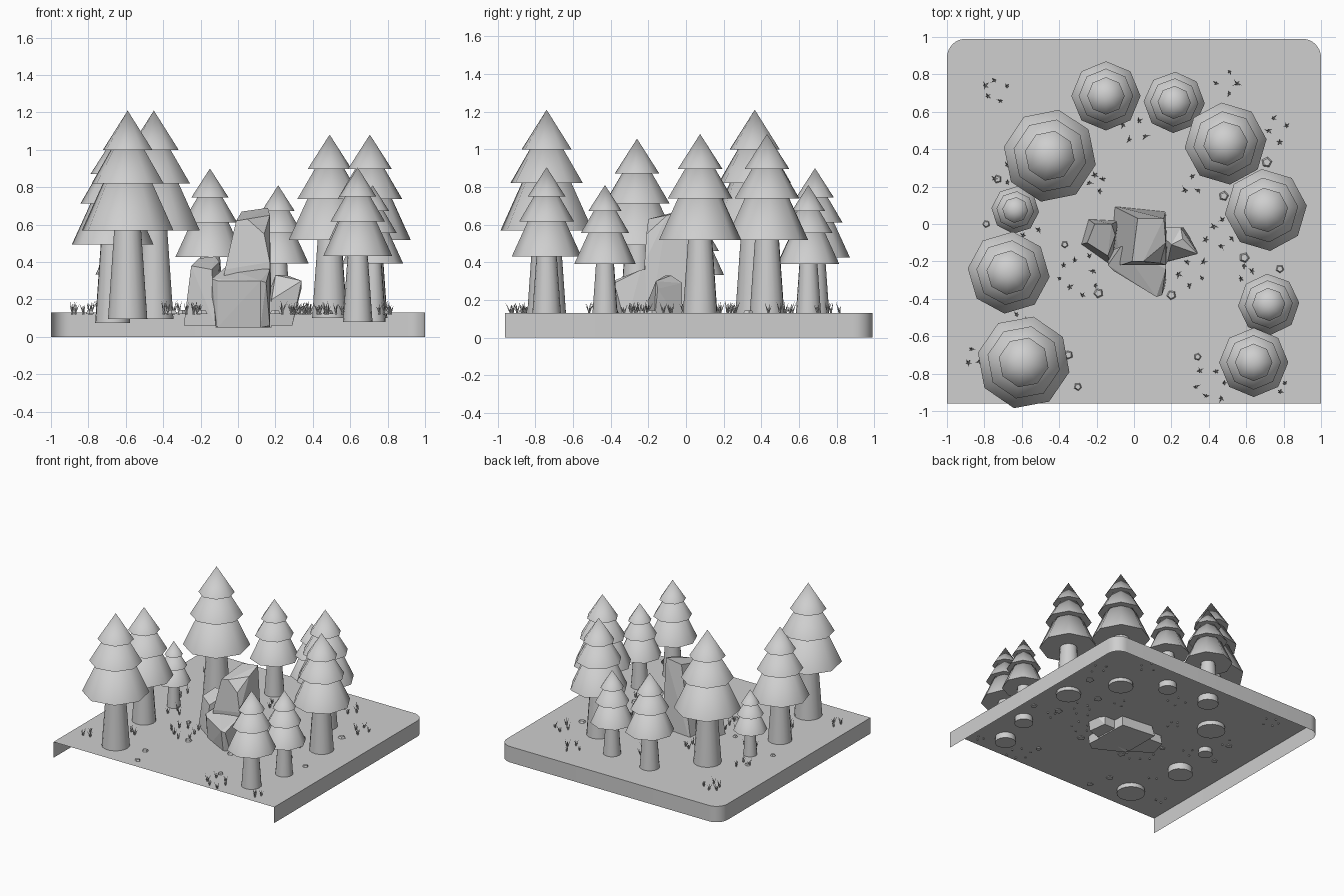
import bpy, bmesh, math, random
from mathutils import Matrix, Vector

random.seed(4)
GROUND = 0.13

old = bpy.data.objects.get("Cube")
if old:
    bpy.data.objects.remove(old, do_unlink=True)

grey = bpy.data.materials.new("plain grey")
grey.use_nodes = True
grey.diffuse_color = (0.62, 0.62, 0.62, 1)
grey.node_tree.nodes["Principled BSDF"].inputs["Base Color"].default_value = grey.diffuse_color


def finish(bm, name, smooth_angle=None):
    """Turn a bmesh into a named object, optionally smooth with sharp edges kept."""
    mesh = bpy.data.meshes.new(name)
    bm.to_mesh(mesh)
    bm.free()
    mesh.materials.append(grey)
    if smooth_angle:
        mesh.shade_smooth()
        mesh.set_sharp_from_angle(angle=math.radians(smooth_angle))
    obj = bpy.data.objects.new(name, mesh)
    bpy.context.collection.objects.link(obj)
    return obj


def add_cone(bm, sides, low_r, high_r, bottom, top, place=Matrix()):
    """Add a cone standing between two heights, moved by a placing matrix."""
    lift = Matrix.Translation((0, 0, (bottom + top) / 2))
    bmesh.ops.create_cone(bm, cap_ends=True, segments=sides, radius1=low_r,
                          radius2=high_r, depth=top - bottom, matrix=place @ lift)


# Ground sheet with rounded back corners and a skirt that is open at the front
def build_ground(front=-0.96, back=0.99, radius=0.1, steps=8):
    outline = [(1, front)]
    for side in (0, 1):
        for i in range(steps + 1):
            a = math.pi / 2 * (side + i / steps)
            cx = (1 - radius) * (1 - 2 * side)
            outline.append((cx + radius * math.cos(a), back - radius + radius * math.sin(a)))
    outline.append((-1, front))
    bm = bmesh.new()
    upper = [bm.verts.new((x, y, GROUND)) for x, y in outline]
    lower = [bm.verts.new((x, y, 0)) for x, y in outline]
    bm.faces.new(upper)
    for i in range(len(outline) - 1):
        bm.faces.new((lower[i], lower[i + 1], upper[i + 1], upper[i]))
    finish(bm, "ground", 30)


# Conifers: tapered trunk and three stacked eight-sided tiers
TIERS = [(0.25, 0.475, 1.02), (0.197, 0.725, 1.06), (0.135, 0.905, 1.115)]


def build_tree(number, x, y, base, size, turn):
    place = (Matrix.Translation((x, y, base)) @ Matrix.Rotation(math.radians(turn), 4, "Z")
             @ Matrix.Scale(size, 4))
    bm = bmesh.new()
    add_cone(bm, 16, 0.107, 0.068, 0, 0.55, place)
    finish(bm, f"trunk_{number}", 40)
    bm = bmesh.new()
    for radius, bottom, top in TIERS:
        add_cone(bm, 8, radius, 0, bottom, top, place)
    finish(bm, f"foliage_{number}", 60)


# Boulders: convex hulls of a few corner points
def build_boulder(name, points):
    bm = bmesh.new()
    for p in points:
        bm.verts.new(p)
    bmesh.ops.convex_hull(bm, input=bm.verts)
    loose = [v for v in bm.verts if not v.link_faces]
    bmesh.ops.delete(bm, geom=loose, context="VERTS")
    bmesh.ops.dissolve_limit(bm, angle_limit=0.06, verts=bm.verts, edges=bm.edges)
    bmesh.ops.recalc_face_normals(bm, faces=bm.faces)
    finish(bm, name)


# Grass: tufts of thin leaning blades
def add_tuft(bm, x, y):
    spin = random.uniform(0, math.pi)
    for i in range(5):
        turn = Matrix.Rotation(spin + i * math.tau / 5, 4, "Z")
        lean = Matrix.Rotation(random.uniform(0.2, 0.5), 4, "Y")
        place = Matrix.Translation((x, y, GROUND)) @ turn @ lean
        add_cone(bm, 3, 0.006, 0, -0.01, random.uniform(0.035, 0.07), place)


def build_grass(patches):
    bm = bmesh.new()
    for x, y, count, spread in patches:
        start = random.uniform(0, math.tau)
        for i in range(count):
            a = start + i * math.tau / count
            d = spread * random.uniform(0.5, 1)
            add_tuft(bm, x + d * math.cos(a), y + d * math.sin(a))
    finish(bm, "grass")


# Pebbles: small flat five-sided stones
def build_pebbles(spots):
    bm = bmesh.new()
    for x, y in spots:
        size = random.uniform(0.022, 0.034)
        turn = Matrix.Rotation(random.uniform(0, math.tau), 4, "Z")
        place = Matrix.Translation((x, y, GROUND)) @ turn
        add_cone(bm, 5, size, size * 0.6, -0.008, 0.014, place)
    finish(bm, "pebbles")


build_ground()

trees = [
    (-0.15, 0.685, 0.075, 0.74, 0), (0.215, 0.65, 0.08, 0.655, -2),
    (0.49, 0.43, 0.1, 0.88, 6), (0.705, 0.075, 0.1, 0.88, 6),
    (0.72, -0.43, 0.08, 0.655, 3), (0.64, -0.74, 0.08, 0.74, 0),
    (-0.59, -0.74, 0.095, 1, -12), (-0.67, -0.26, 0.075, 0.88, -6),
    (-0.635, 0.075, 0.09, 0.51, -5), (-0.45, 0.365, 0.095, 1, -11),
]
for number, tree in enumerate(trees, 1):
    build_tree(number, *tree)

build_boulder("tall_boulder", [
    (-0.12, 0.1, 0.05), (0.17, 0.07, 0.05), (0.18, -0.2, 0.05), (-0.12, -0.2, 0.05),
    (-0.07, -0.22, 0.36), (0.17, -0.22, 0.4), (-0.01, -0.2, 0.62), (0.05, -0.2, 0.63),
    (0.14, -0.21, 0.55), (0.17, -0.1, 0.65), (0.16, 0.03, 0.69), (0.02, 0.03, 0.67)])
build_boulder("front_boulder", [
    (-0.14, -0.15, 0.08), (-0.11, -0.23, 0.05), (0.12, -0.35, 0.05), (0.17, -0.32, 0.06),
    (0.17, -0.15, 0.05), (-0.14, -0.22, 0.31), (-0.11, -0.25, 0.3), (0.12, -0.39, 0.3),
    (0.15, -0.38, 0.29), (0.17, -0.24, 0.36), (0.17, -0.15, 0.37), (-0.07, -0.12, 0.37)])
build_boulder("left_boulder", [
    (-0.29, -0.11, 0.06), (-0.25, 0.03, 0.06), (-0.08, 0.02, 0.06), (-0.12, -0.23, 0.06),
    (-0.21, 0, 0.42), (-0.12, 0, 0.43), (-0.1, -0.06, 0.4), (-0.25, -0.1, 0.38),
    (-0.14, -0.17, 0.36)])
build_boulder("right_boulder", [
    (0.1, -0.02, 0.06), (0.27, -0.02, 0.06), (0.29, -0.17, 0.06), (0.15, -0.21, 0.06),
    (0.34, -0.16, 0.3), (0.34, -0.15, 0.26), (0.25, -0.02, 0.29), (0.2, -0.11, 0.33),
    (0.18, -0.2, 0.2), (0.26, -0.08, 0.33)])

build_grass([
    (-0.75, 0.72, 5, 0.09), (0.51, 0.75, 4, 0.08), (0.76, 0.51, 4, 0.08),
    (0, 0.5, 4, 0.07), (-0.2, 0.23, 4, 0.06), (0.31, 0.2, 3, 0.06),
    (0.47, -0.04, 6, 0.1), (0.31, -0.26, 5, 0.09), (0.6, -0.25, 3, 0.06),
    (-0.3, -0.27, 8, 0.12), (-0.86, -0.72, 3, 0.06), (0.41, -0.86, 6, 0.1),
    (0.78, -0.87, 3, 0.04), (-0.7, 0.25, 3, 0.07), (-0.55, -0.02, 3, 0.07),
    (-0.6, -0.5, 2, 0.05)])

build_pebbles([
    (-0.73, 0.24), (-0.79, 0), (-0.37, -0.11), (-0.19, -0.37), (0.2, -0.38),
    (0.34, -0.71), (-0.3, -0.87), (-0.35, -0.7), (0.71, 0.33), (0.48, 0.15),
    (0.59, -0.18), (0.78, -0.24)])
